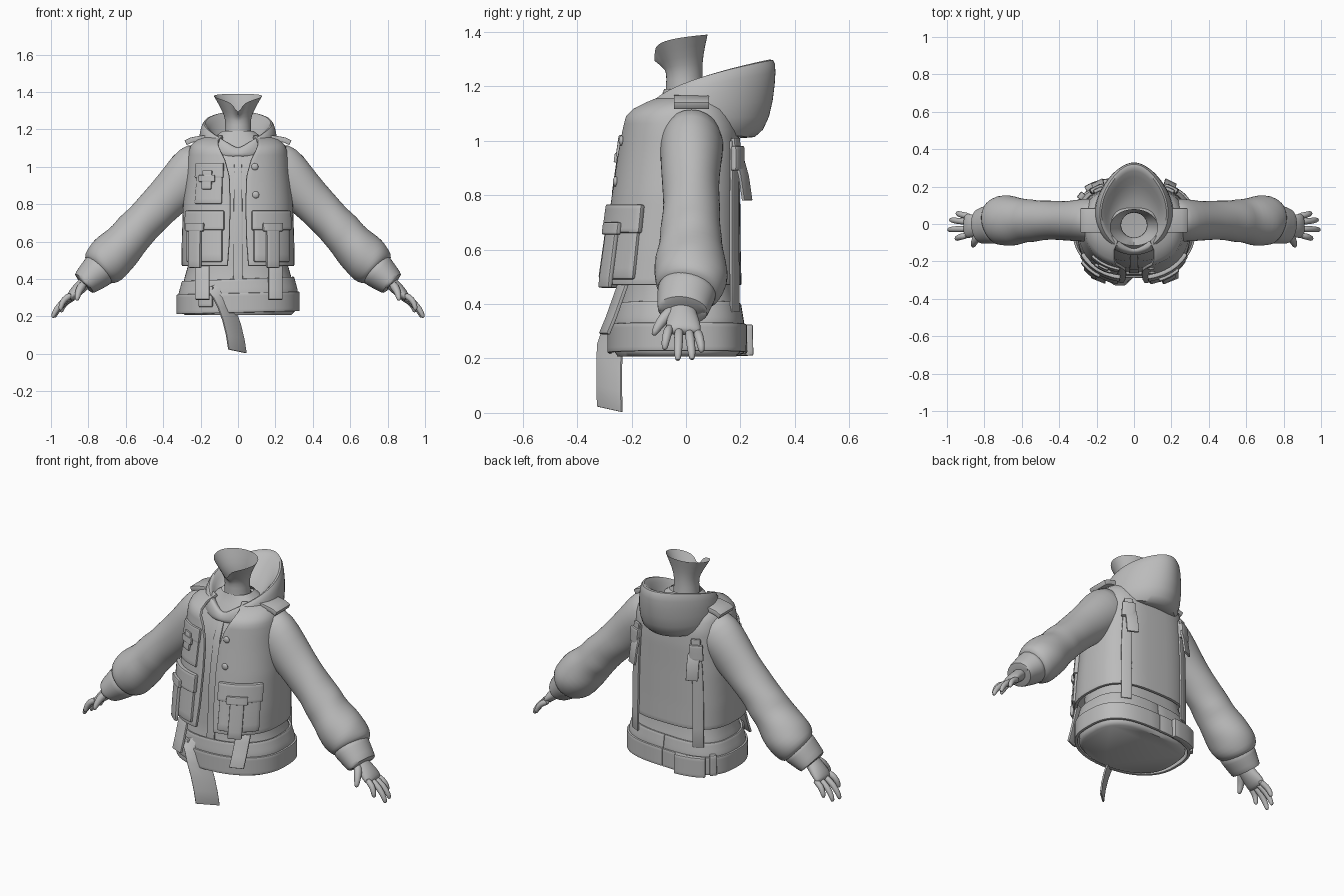
import bpy, bmesh, math
from mathutils import Vector as V

if "Cube" in bpy.data.objects:
    bpy.data.objects.remove(bpy.data.objects["Cube"])

grey = bpy.data.materials.new("plain_grey")
grey.diffuse_color = (0.5, 0.5, 0.5, 1)
grey.use_nodes = True
grey.node_tree.nodes["Principled BSDF"].inputs["Base Color"].default_value = grey.diffuse_color

# Body profiles: z, half width, front y, back y, half gap at the front
VEST = [(.47, .292, -.312, .195, .055), (.6, .292, -.293, .192, .045), (.8, .285, -.265, .19, .04),
        (.95, .27, -.243, .19, .045), (1.04, .262, -.23, .185, .07), (1.10, .25, -.222, .165, .10),
        (1.13, .232, -.165, .138, .11), (1.16, .15, -.09, .10, .08)]
JACKET = [(.207, .285, -.25, .185, 0), (.225, .302, -.264, .2, 0), (.34, .30, -.265, .2, 0), (.41, .285, -.25, .19, 0),
          (.47, .268, -.245, .175, 0), (.7, .262, -.235, .17, 0), (.95, .24, -.20, .165, 0),
          (1.08, .21, -.15, .14, 0), (1.14, .15, -.10, .10, 0), (1.19, .085, -.08, .07, 0)]
BELT = [(.2, .308, -.268, .205, 0), (.33, .308, -.268, .203, 0), (.42, .283, -.255, .188, 0)]


def prof(table, z):
    z = min(max(z, table[0][0]), table[-1][0])
    for a, b in zip(table, table[1:]):
        if z <= b[0]:
            t = (z - a[0]) / (b[0] - a[0])
            return [p + (q - p) * t for p, q in zip(a, b)]


def surf(table, ang, z, off=0.0):
    """Point on a body profile; angle runs from the front (-y) towards +x."""
    _, w, yf, yb, _ = prof(table, z)
    s, c = math.sin(ang), math.cos(ang)
    n = 2.2 if c > 0 else 3.0
    r = lambda v: math.copysign(abs(v) ** (2 / n), v)
    return V(((w + off) * r(s), (yf + yb) / 2 - ((yb - yf) / 2 + off) * r(c), z))


def mesh(name, rows, closed=False, caps=(0, 0), solid=0, bevel=0, sub=0, angle=40):
    bm = bmesh.new()
    vs = [[bm.verts.new(p) for p in row] for row in rows]
    n = len(rows[0])
    for a, b in zip(vs, vs[1:]):
        for i in range(n if closed else n - 1):
            j = (i + 1) % n
            bm.faces.new((a[i], a[j], b[j], b[i]))
    if caps[0]:
        bm.faces.new(vs[0][::-1])
    if caps[1]:
        bm.faces.new(vs[-1])
    bmesh.ops.recalc_face_normals(bm, faces=bm.faces[:])
    me = bpy.data.meshes.new(name)
    bm.to_mesh(me)
    bm.free()
    me.materials.append(grey)
    ob = bpy.data.objects.new(name, me)
    bpy.context.collection.objects.link(ob)
    if sub:
        ob.modifiers.new("sub", 'SUBSURF').levels = sub
    if solid:
        m = ob.modifiers.new("solid", 'SOLIDIFY')
        m.thickness, m.offset = solid, 0
    if bevel:
        m = ob.modifiers.new("bevel", 'BEVEL')
        m.width, m.segments, m.angle_limit = bevel, 2, math.radians(50)
    bpy.ops.object.select_all(action='DESELECT')
    ob.select_set(True)
    bpy.context.view_layer.objects.active = ob
    if ob.modifiers:
        bpy.ops.object.convert(target='MESH')
    bpy.ops.object.shade_smooth_by_angle(angle=math.radians(angle))
    return ob


def patch(name, table, a0, a1, z0, z1, off, thick, bevel=.006, tilt=0.0):
    """Thick plate that follows a body profile (angles in degrees)."""
    rows = []
    n = max(4, int(abs(a1 - a0) / 5))
    for k in range(7):
        z = z0 + (z1 - z0) * k / 6
        row = []
        for i in range(n + 1):
            p = surf(table, math.radians(a0 + (a1 - a0) * i / n), z, off)
            p.z += tilt * p.x
            row.append(p)
        rows.append(row)
    return mesh(name, rows, solid=thick, bevel=bevel)


def ribbon(name, pts, side, thick=.01, start=None):
    """Strap along points; its width direction may turn from start to side."""
    rows = []
    for i, p in enumerate(pts):
        w = V(start or side).lerp(V(side), min(1, 2 * i / (len(pts) - 1))) / 2
        rows.append([V(p) - w, V(p), V(p) + w])
    return mesh(name, rows, solid=thick, bevel=.003)


def tube(name, pts, sgn=1, seg=16, wrinkle=0.0, sub=1, caps=(1, 1)):
    """Tube through (x, y, z, radius in xz, radius in y)."""
    rows = []
    for i, (x, y, z, rn, ry) in enumerate(pts):
        a, b = V(pts[max(i - 1, 0)][:3]), V(pts[min(i + 1, len(pts) - 1)][:3])
        d = (b - a).normalized()
        nrm = d.cross(V((0, 1, 0))).normalized()
        yy = nrm.cross(d)
        row = []
        for k in range(seg):
            f = 2 * math.pi * k / seg
            g = 1 + wrinkle * math.sin(3 * f + 2.3 * i)
            p = V((x, y, z)) + nrm * rn * g * math.cos(f) + yy * ry * g * math.sin(f)
            row.append((p.x * sgn, p.y, p.z))
        rows.append(row)
    return mesh(name, rows, True, caps, sub=sub)


def loop(w, yf, yb, zf, zb, power=.45, taper=0.0, n=32):
    row = []
    for k in range(n):
        f = 2 * math.pi * k / n
        h = (1 - math.cos(f)) / 2
        row.append((w * math.sin(f) * (1 - taper * h * h),
                    (yf + yb) / 2 - (yb - yf) / 2 * math.cos(f), zf + (zb - zf) * h ** power))
    return row


# Inner jacket with closed underside and front placket
mesh("jacket", [[surf(JACKET, 2 * math.pi * k / 48, r[0]) for k in range(48)] for r in JACKET],
     True, (1, 0), angle=50)
patch("placket", JACKET, -4, 4, .32, 1.1, .004, .01, .002)

# Open vest shell
rows = []
for i in range(29):
    z = .47 + .69 * i / 28
    _, w, _, _, gap = prof(VEST, z)
    a0 = math.asin((gap / w) ** 1.1)
    rows.append([surf(VEST, a0 + (2 * math.pi - 2 * a0) * k / 56, z) for k in range(57)])
mesh("vest", rows, solid=.018, bevel=.004)

# Neck, cut open along the jaw
mesh("neck", [loop(.075, -.075, .075, 1.10, 1.10), loop(.07, -.075, .062, 1.2, 1.2),
              loop(.067, -.07, .06, 1.25, 1.255), loop(.085, -.085, .062, 1.265, 1.31, .3),
              loop(.13, -.117, .08, 1.275, 1.39, .15)], True, sub=1)

# Hood hanging behind the neck
mesh("hood", [loop(.17, -.13, .17, 1.05, 1.02), loop(.205, -.155, .26, 1.05, .995, .7, .12),
              loop(.225, -.17, .312, 1.06, 1.08, .5, .18), loop(.222, -.165, .33, 1.075, 1.215, .45, .25),
              loop(.205, -.152, .332, 1.095, 1.292, .45, .28), loop(.188, -.135, .312, 1.095, 1.307, .45, .3),
              loop(.165, -.112, .26, 1.075, 1.27, .45, .28), loop(.125, -.10, .17, 1.07, 1.19, .45, .2),
              loop(.08, -.08, .08, 1.10, 1.16)], True, sub=1)

# Belt bands, back pouch and buckle
patch("lower_belt", BELT, -180, 180, .22, .325, .012, .018, .005, .025)
patch("upper_belt", BELT, -180, 180, .31, .40, .004, .014, .005, .04)
patch("belt_pouch", BELT, -172, -138, .21, .325, .03, .03)
patch("belt_buckle", BELT, -132, -122, .215, .335, .02, .03)
patch("belt_knot", BELT, -37, -22, .25, .36, .02, .025)

# Long loose belt end
ribbon("belt_tail", [(-.14, -.255, .36), (-.115, -.27, .345), (-.085, -.278, .30), (-.06, -.28, .24),
                     (-.035, -.282, .17), (-.015, -.282, .09), (-.003, -.28, .013)], (.095, .09, -.02),
       start=(.10, .0, .04))

# Lower pockets with flap and strap, front hanging straps
for s, a0, a1, x in ((-1, 36, 53, -.19), (1, 26, 41, .20)):
    side = "left" if s > 0 else "right"
    patch(side + "_pocket", VEST, s * 14, s * 62, .49, .74, .006, .034, .01)
    patch(side + "_pocket_flap", VEST, s * 12, s * 64, .66, .765, .014, .034, .008)
    patch(side + "_pocket_strap", VEST, s * a0, s * a1, .46, .70, .03, .02)
    patch(side + "_pocket_buckle", VEST, s * (a0 - 4), s * (a1 + 4), .655, .70, .036, .02)
    ribbon(side + "_hanging_strap", [(x, -.225, .49), (x, -.25, .42), (x, -.275, .35), (x, -.30, .29)],
           (.075, s * .03, 0), .014)

# Chest pocket
patch("chest_pocket", VEST, -15, -50, .80, .97, .006, .024, .008)
patch("chest_pocket_flap", VEST, -14, -52, .94, 1.02, .010, .024)
patch("chest_strap", VEST, -26, -38, .88, .98, .025, .014, .004)
patch("chest_buckle", VEST, -22, -42, .92, .955, .03, .014, .004)

# Snap buttons
for z in (.85, 1.0):
    p = surf(VEST, math.radians(17), z, .01)
    bpy.ops.mesh.primitive_uv_sphere_add(segments=16, ring_count=8, radius=.019, location=p)
    b = bpy.context.object
    b.name = "button"
    b.scale.y = .55
    b.data.materials.append(grey)
    bpy.ops.object.shade_smooth()

for s in (-1, 1):
    side = "left_" if s > 0 else "right_"
    # Shoulder tab
    ribbon(side + "shoulder_tab", [(s * .16, .02, 1.155), (s * .20, .02, 1.152), (s * .25, .02, 1.143),
                                   (s * .28, .02, 1.128)], (0, .13, 0), .028)
    # Back strap, buckle and loose end
    patch(side + "back_strap", VEST, s * 139, s * 154, .37, 1.0, .016, .012, .003)
    patch(side + "back_buckle", VEST, s * 137, s * 156, .89, .98, .03, .025)
    patch(side + "back_buckle_clip", VEST, s * 140, s * 153, .97, 1.01, .022, .018, .004)
    ribbon(side + "strap_end", [(s * .19, .195, .93), (s * .193, .212, .87), (s * .196, .225, .78)],
           (.06, -s * .03, 0), .012)
    # Sleeve with full, gathered forearm
    tube(side + "sleeve", [(.15, .02, 1.04, .12, .11), (.225, .02, .99, .142, .12), (.295, .018, .917, .132, .112),
                           (.38, .018, .83, .114, .104), (.45, .02, .76, .11, .105), (.51, .018, .70, .106, .107),
                           (.55, .018, .655, .114, .116), (.585, .016, .615, .110, .115), (.63, .016, .565, .122, .13),
                           (.675, .018, .52, .128, .137), (.71, .018, .483, .126, .134), (.74, .013, .455, .112, .122),
                           (.755, .008, .44, .09, .10)], s, 24, .03)
    # Cuff
    tube(side + "cuff", [(.735, .006, .455, .09, .105), (.74, .004, .45, .10, .112), (.78, -.004, .415, .088, .104),
                         (.82, -.012, .379, .074, .095), (.826, -.013, .373, .072, .092), (.827, -.013, .372, .062, .08),
                         (.80, -.012, .395, .05, .06)], s, 20)
    # Hand
    tube(side + "palm", [(.79, -.015, .405, .036, .05), (.83, -.014, .367, .036, .052), (.865, -.011, .335, .034, .064),
                         (.895, -.01, .303, .026, .068), (.905, -.01, .293, .013, .058)], s, 14)
    for i, (y0, y1, tx, tz) in enumerate(((-.06, -.078, .95, .23), (-.025, -.03, .99, .19),
                                          (.01, .022, .98, .193), (.04, .057, .945, .22))):
        bx, bz = .885 - .005 * i, .318 - .005 * i
        mx, mz = (bx + tx) / 2 + .016, (bz + tz) / 2 + .018
        tube(side + "finger", [(bx, y0, bz, .019, .018), (mx, (y0 + y1) / 2, mz, .018, .018),
                               (tx - .002, y1, tz + .02, .015, .015), (tx, y1, tz, .008, .008)], s, 10)
    tube(side + "thumb", [(.82, -.045, .38, .026, .028), (.845, -.08, .35, .023, .023), (.858, -.105, .315, .018, .018),
                          (.862, -.122, .282, .010, .010)], s, 10)
